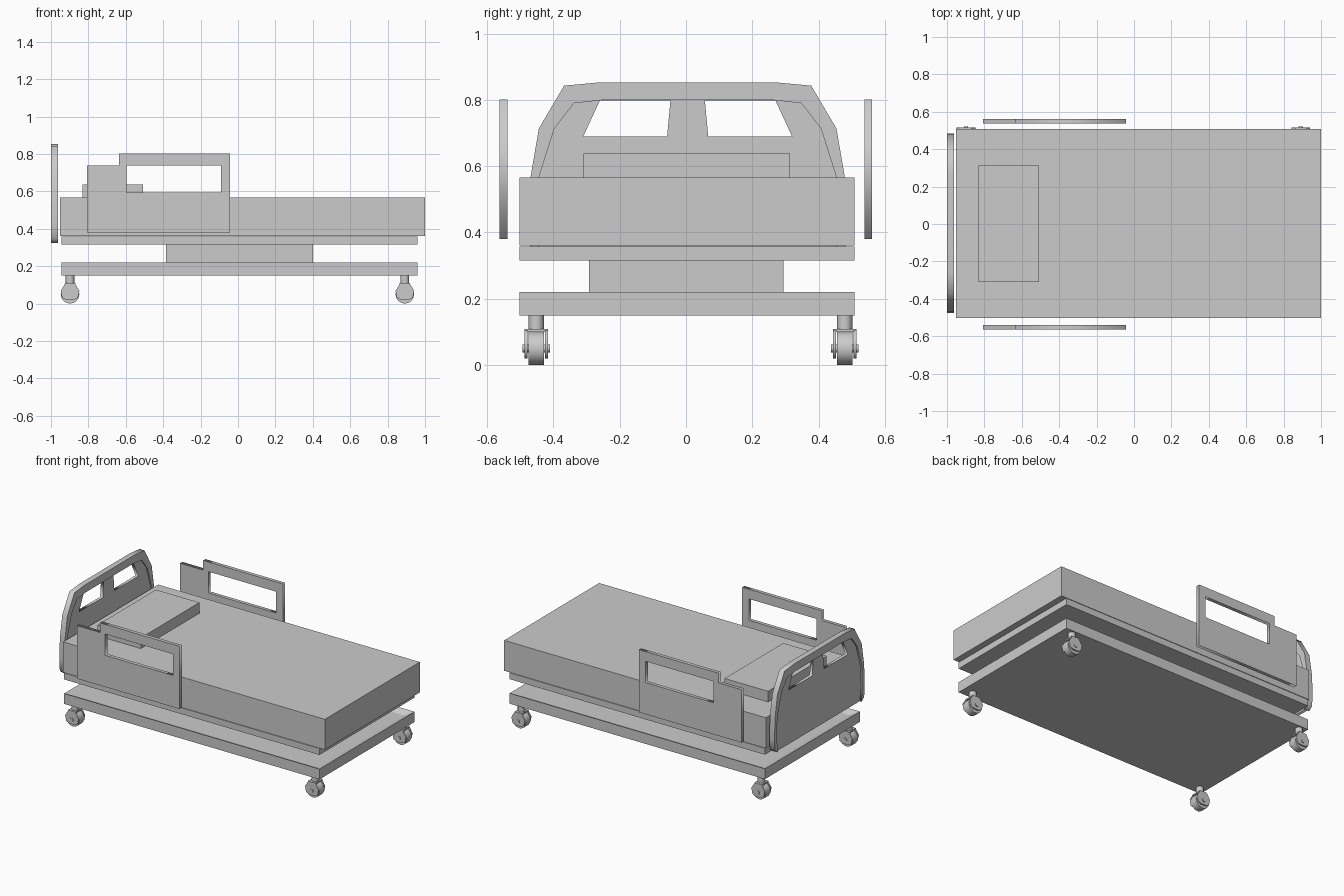
import bpy, bmesh, math
from mathutils import Matrix

if "Cube" in bpy.data.objects:
    bpy.data.objects.remove(bpy.data.objects["Cube"])

CY = 0.003  # the body sits very slightly off centre in y


def box(name, x0, x1, y0, y1, z0, z1):
    bm = bmesh.new()
    bmesh.ops.create_cube(bm, size=1)
    for v in bm.verts:
        v.co.x = x1 if v.co.x > 0 else x0
        v.co.y = y1 if v.co.y > 0 else y0
        v.co.z = z1 if v.co.z > 0 else z0
    return finish(name, bm)


def finish(name, bm):
    me = bpy.data.meshes.new(name)
    bm.to_mesh(me)
    bm.free()
    ob = bpy.data.objects.new(name, me)
    bpy.context.collection.objects.link(ob)
    return ob


def plate(name, loops, thick, loc, rot):
    """Flat profile (outer loop plus holes) given thickness."""
    cu = bpy.data.curves.new(name, 'CURVE')
    cu.dimensions = '2D'
    cu.fill_mode = 'BOTH'
    cu.extrude = thick / 2
    for loop in loops:
        sp = cu.splines.new('POLY')
        sp.points.add(len(loop) - 1)
        for p, (a, b) in zip(sp.points, loop):
            p.co = (a, b, 0, 1)
        sp.use_cyclic_u = True
    ob = bpy.data.objects.new(name, cu)
    bpy.context.collection.objects.link(ob)
    ob.location, ob.rotation_euler = loc, rot
    bpy.ops.object.select_all(action='DESELECT')
    ob.select_set(True)
    bpy.context.view_layer.objects.active = ob
    bpy.ops.object.convert(target='MESH')
    bpy.context.object.name = name
    return bpy.context.object


def cylinder(name, r, depth, loc, axis='Z', sides=16):
    bm = bmesh.new()
    rot = Matrix.Rotation(math.pi / 2, 4, 'X') if axis == 'Y' else Matrix()
    bmesh.ops.create_cone(bm, cap_ends=True, segments=sides, radius1=r, radius2=r,
                          depth=depth, matrix=Matrix.Translation(loc) @ rot)
    ob = finish(name, bm)
    bpy.ops.object.select_all(action='DESELECT')
    ob.select_set(True)
    bpy.context.view_layer.objects.active = ob
    bpy.ops.object.shade_smooth_by_angle(angle=math.radians(40))
    return ob


def mirrored(pts):
    return pts + [(-a, b) for a, b in reversed(pts)]


# Base frame with a shallow tray in its top
base = box("base_frame", -0.945, 0.96, CY - 0.506, CY + 0.506, 0.15, 0.22)
bm = bmesh.new()
bm.from_mesh(base.data)
bm.normal_update()
top = max(bm.faces, key=lambda f: f.normal.z)
bmesh.ops.inset_region(bm, faces=[top], thickness=0.065)
bmesh.ops.translate(bm, verts=top.verts, vec=(0, 0, -0.02))
bm.to_mesh(base.data)
bm.free()

# Lift block, deck, mattress and pillow
box("lift_block", -0.385, 0.40, -0.293, 0.295, 0.19, 0.315)
box("deck", -0.945, 0.96, CY - 0.506, CY + 0.506, 0.315, 0.358)
box("mattress", -0.952, 1.0, CY - 0.506, CY + 0.506, 0.361, 0.566)
box("pillow", -0.832, -0.508, -0.31, 0.314, 0.55, 0.638)

# Headboard: thin panel with two windows inside a thicker rim
outer = [(-0.45, 0.325), (-0.475, 0.345), (-0.48, 0.42), (-0.475, 0.563),
         (-0.449, 0.714), (-0.373, 0.843), (-0.265, 0.853)]
inner = [(-0.253, 0.80), (-0.343, 0.79), (-0.402, 0.714), (-0.45, 0.563),
         (-0.455, 0.42), (-0.445, 0.325)]
left_rim = outer + [(-a, b) for a, b in reversed(outer)]
left_rim += [(-a, b) for a, b in reversed(inner)] + inner
window = [(-0.315, 0.69), (-0.265, 0.798), (-0.052, 0.798), (-0.062, 0.69)]
rot = (math.pi / 2, 0, math.pi / 2)
plate("headboard_rim", [left_rim], 0.038, (-0.981, 0.005, 0), rot)
panel = [(-0.446, 0.326), (-0.465, 0.42), (-0.46, 0.563),
         (-0.42, 0.714), (-0.355, 0.81), (-0.255, 0.82)]
plate("headboard_panel", [mirrored(panel), window, [(-a, b) for a, b in window]],
      0.02, (-0.979, 0.005, 0), rot)

# Side rails with a stepped top and a long window
rail = [(-0.808, 0.38), (-0.042, 0.38), (-0.042, 0.802),
        (-0.636, 0.802), (-0.636, 0.737), (-0.808, 0.737)]
slot = [(-0.597, 0.593), (-0.092, 0.593), (-0.092, 0.737), (-0.597, 0.737)]
for side, y in (("front", -0.551), ("back", 0.55)):
    plate(side + "_side_rail", [rail, slot], 0.024, (0, y, 0), (math.pi / 2, 0, 0))

# Casters: wheel, fork cheeks, fork top, axle and stem
cheek = [(-0.026, 0.108), (-0.05, 0.068), (-0.042, 0.03), (-0.018, 0.02),
         (0.018, 0.02), (0.042, 0.03), (0.05, 0.068), (0.026, 0.108)]
for end, x in (("head", -0.898), ("foot", 0.892)):
    for side, y in (("front", -0.452), ("back", 0.479)):
        n = f"{end}_{side}_"
        cylinder(n + "wheel", 0.05, 0.048, (x, y, 0.05), 'Y')
        cylinder(n + "axle", 0.012, 0.082, (x, y, 0.05), 'Y', 10)
        cylinder(n + "stem", 0.023, 0.05, (x, y, 0.13), 'Z', 12)
        box(n + "fork_top", x - 0.028, x + 0.028, y - 0.036, y + 0.036, 0.1, 0.109)
        for d in (-0.031, 0.031):
            plate(n + "fork_cheek", [cheek], 0.01, (x, y + d, 0), (math.pi / 2, 0, 0))
